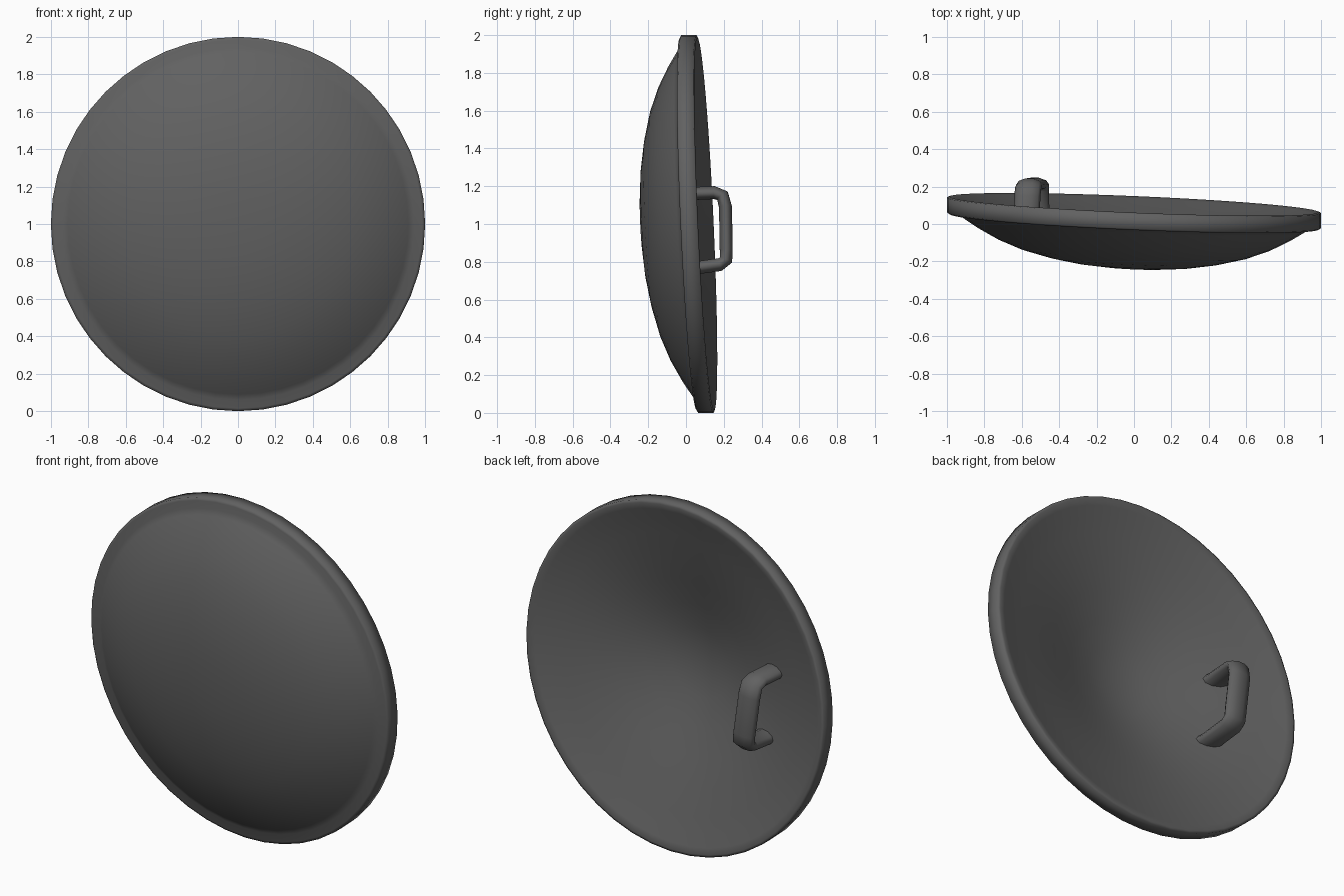
import bpy, bmesh, math
from mathutils import Vector

if "Cube" in bpy.data.objects:
    bpy.data.objects.remove(bpy.data.objects["Cube"])

grey = bpy.data.materials.new("dark_grey")
grey.diffuse_color = (0.12, 0.12, 0.12, 1)
grey.use_nodes = True
grey.node_tree.nodes["Principled BSDF"].inputs["Base Color"].default_value = grey.diffuse_color


def rim_plane(x, z):
    """Depth of the slightly tilted rim plane."""
    return 0.058 - 0.042 * x - 0.045 * (z - 1)


def finish(bm, name, angle):
    bmesh.ops.recalc_face_normals(bm, faces=bm.faces[:])
    mesh = bpy.data.meshes.new(name)
    bm.to_mesh(mesh)
    bm.free()
    mesh.materials.append(grey)
    ob = bpy.data.objects.new(name, mesh)
    bpy.context.collection.objects.link(ob)
    bpy.ops.object.select_all(action='DESELECT')
    ob.select_set(True)
    bpy.context.view_layer.objects.active = ob
    bpy.ops.object.shade_smooth_by_angle(angle=math.radians(angle))
    return ob


def lathe(name, profile, sides=48):
    """Turn (radius, depth) points about the y axis, on the tilted rim plane."""
    bm = bmesh.new()
    rings = []
    for r, d in profile:
        ring = []
        for i in range(1 if r == 0 else sides):
            a = math.tau * i / sides
            x, z = r * math.cos(a), 1 + r * math.sin(a)
            ring.append(bm.verts.new((x, rim_plane(x, z) + d, z)))
        rings.append(ring)
    for a, b in zip(rings, rings[1:]):
        for i in range(sides):
            j = (i + 1) % sides
            quad = [a[i % len(a)], a[j % len(a)], b[j % len(b)], b[i % len(b)]]
            bm.faces.new(list(dict.fromkeys(quad)))
    return finish(bm, name, 100)


# domed plate: front bulge, round rim band, conical hollow back
lathe("shield_plate", [
    (0, -0.297), (0.15, -0.294), (0.3, -0.281), (0.45, -0.256), (0.6, -0.218),
    (0.73, -0.168), (0.84, -0.11), (0.91, -0.066), (0.94, -0.045),
    (0.985, -0.046), (1.0, -0.038), (1.0, 0.042), (0.985, 0.047),
    (0.95, 0.036), (0.88, 0.012), (0.8, -0.012), (0.65, -0.057), (0.5, -0.106),
    (0.35, -0.157), (0.2, -0.2), (0.1, -0.217), (0, -0.223)])

# grip handle: flat oval tube along a bent path, flared at the plate
path = [(-0.58, -0.10, 1.15, 1.3), (-0.575, 0.0, 1.16, 1.0), (-0.57, 0.15, 1.166, 1.0),
        (-0.565, 0.193, 1.15, 1.0), (-0.56, 0.209, 1.09, 1.0), (-0.53, 0.213, 0.86, 1.0),
        (-0.525, 0.212, 0.81, 1.0), (-0.525, 0.18, 0.785, 1.0), (-0.52, 0.0, 0.76, 1.0),
        (-0.52, -0.10, 0.76, 1.3)]
pts = [Vector(p[:3]) for p in path]
bm = bmesh.new()
rings = []
for k, p in enumerate(pts):
    tangent = (pts[min(k + 1, len(pts) - 1)] - pts[max(k - 1, 0)]).normalized()
    side = Vector((1, 0, 0))
    side = (side - tangent * side.dot(tangent)).normalized()
    out = tangent.cross(side)
    s = path[k][3]
    rings.append([bm.verts.new(p + side * (0.07 * s * math.cos(math.tau * i / 10))
                               + out * (0.036 * s * math.sin(math.tau * i / 10)))
                  for i in range(10)])
for a, b in zip(rings, rings[1:]):
    for i in range(10):
        j = (i + 1) % 10
        bm.faces.new((a[i], a[j], b[j], b[i]))
bm.faces.new(rings[0])
bm.faces.new(rings[-1])
finish(bm, "grip_handle", 70)
